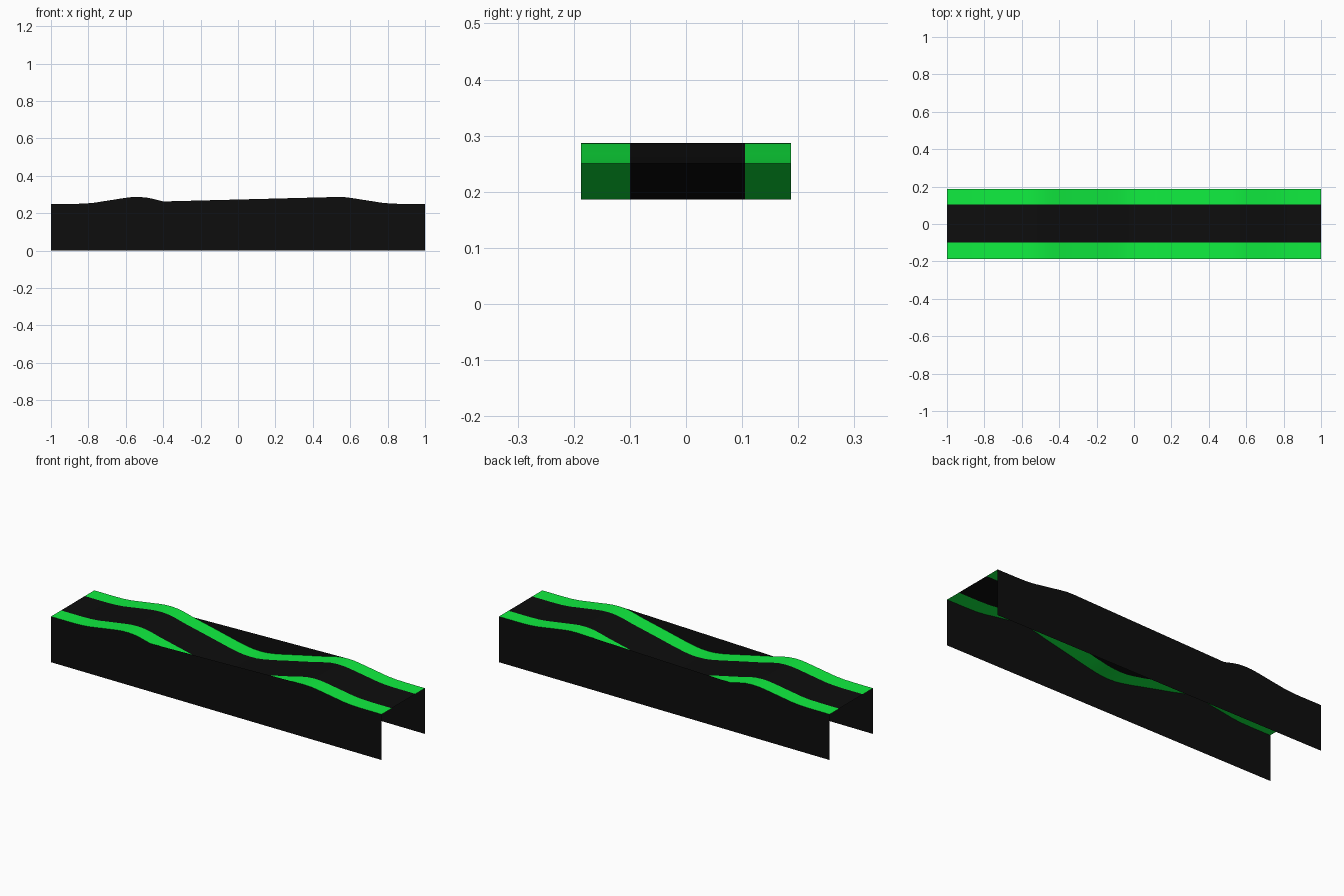
import bpy

if "Cube" in bpy.data.objects:
    bpy.data.objects.remove(bpy.data.objects["Cube"])

HALF_W = 0.187
ROAD_L, ROAD_R = -0.10, 0.105

# Right half of the bumpy road profile (x, z); mirrored for the left half
half = [(0.0, 0.186), (0.04, 0.1875), (0.08, 0.193), (0.14, 0.205), (0.25, 0.230),
        (0.40, 0.263), (0.45, 0.276), (0.49, 0.284), (0.53, 0.287), (0.57, 0.286),
        (0.61, 0.281), (0.70, 0.267), (0.77, 0.256), (0.82, 0.2515), (0.88, 0.25), (1.0, 0.25)]
road = [(-x, z) for x, z in reversed(half[1:])] + half

# Wall tops follow the road but run straight across the dip
wall_top = [p for p in road if p[0] <= -0.40 or p[0] >= 0.53]


def material(name, rgb):
    m = bpy.data.materials.new(name)
    m.diffuse_color = (*rgb, 1)
    m.use_nodes = True
    m.node_tree.nodes["Principled BSDF"].inputs["Base Color"].default_value = m.diffuse_color
    return m


def sheet(name, edge_a, edge_b, mat):
    """Ribbon of quads between two matching edge lines."""
    n = len(edge_a)
    faces = [(i, i + 1, n + i + 1, n + i) for i in range(n - 1)]
    me = bpy.data.meshes.new(name)
    me.from_pydata(edge_a + edge_b, [], faces)
    me.materials.append(mat)
    me.shade_smooth()
    ob = bpy.data.objects.new(name, me)
    bpy.context.collection.objects.link(ob)
    return ob


def ribbon(name, y0, y1, mat):
    return sheet(name, [(x, y0, z) for x, z in road], [(x, y1, z) for x, z in road], mat)


black = material("black", (0.004, 0.004, 0.004))
green = material("green", (0.005, 0.85, 0.05))

# Driving surface and the two green verges
ribbon("road_surface", ROAD_L, ROAD_R, black)
ribbon("front_verge", -HALF_W, ROAD_L, green)
ribbon("back_verge", ROAD_R, HALF_W, green)

# Side walls down to the ground, normals facing outward
for name, y in (("front_wall", -HALF_W), ("back_wall", HALF_W)):
    low = [(x, y, 0) for x, z in wall_top]
    top = [(x, y, z) for x, z in wall_top]
    sheet(name, *((low, top) if y < 0 else (top, low)), black)
